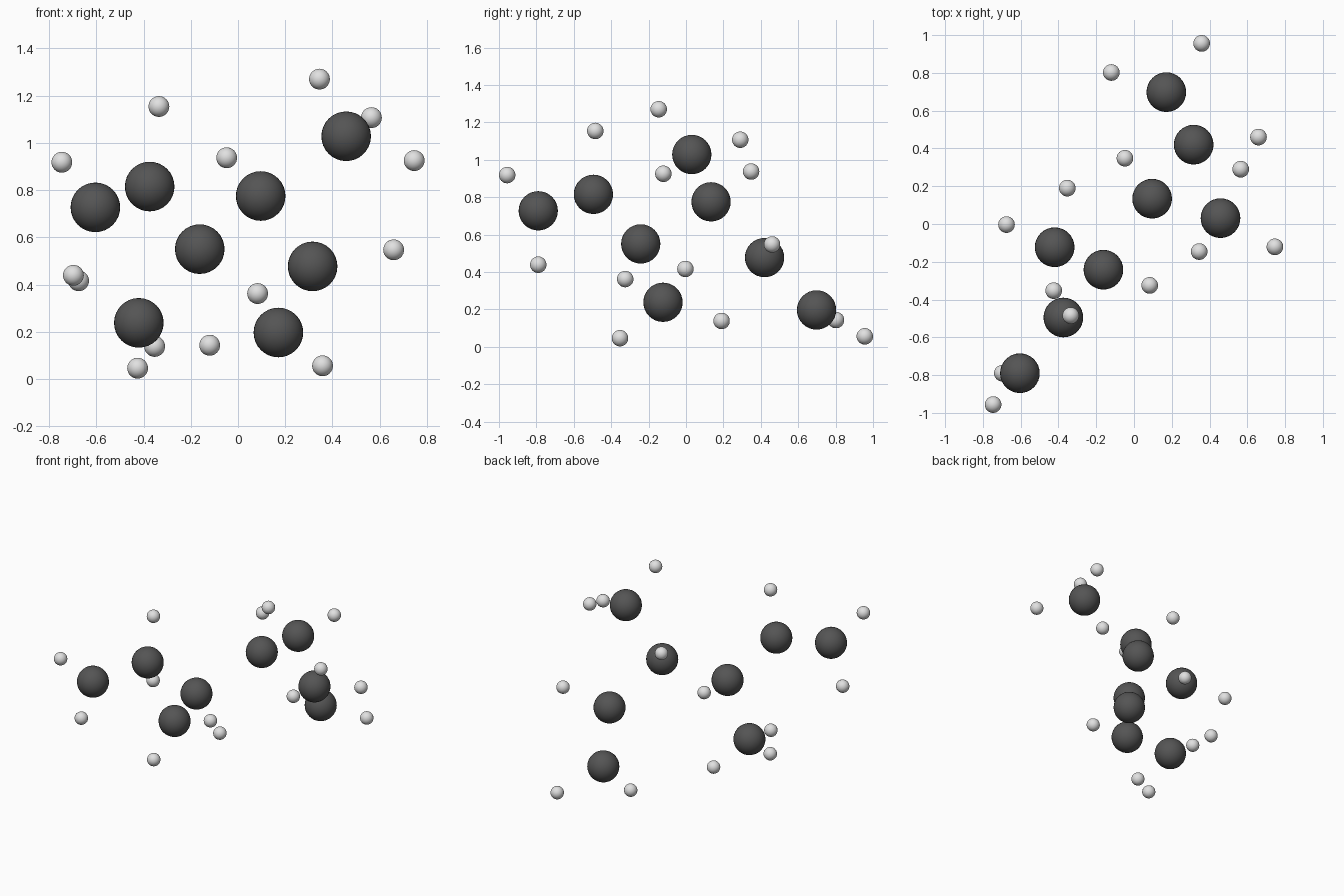
import bpy

cube = bpy.data.objects.get("Cube")
if cube:
    bpy.data.objects.remove(cube, do_unlink=True)


def make_material(name, value):
    """Plain grey material, the same in the viewport and in a render."""
    colour = (value, value, value, 1.0)
    material = bpy.data.materials.new(name)
    material.use_nodes = True
    material.diffuse_color = colour
    shader = next(n for n in material.node_tree.nodes if n.type == "BSDF_PRINCIPLED")
    shader.inputs["Base Color"].default_value = colour
    return material


def make_atoms(name, centres, radius, material):
    """Smooth spheres of one kind, sharing a single mesh."""
    mesh = None
    for index, centre in enumerate(centres, start=1):
        if mesh is None:
            bpy.ops.mesh.primitive_uv_sphere_add(
                segments=32, ring_count=16, radius=radius, location=centre)
            atom = bpy.context.object
            bpy.ops.object.shade_smooth()
            mesh = atom.data
            mesh.name = name
            mesh.materials.append(material)
        else:
            atom = bpy.data.objects.new(name, mesh)
            atom.location = centre
            bpy.context.collection.objects.link(atom)
        atom.name = f"{name}_{index}"


# Carbon skeleton, from the front end of the chain to the back
carbon_centres = [
    (-.604, -.790, .727),
    (-.374, -.495, .815),   # chain
    (-.162, -.242, .550),
    (-.420, -.123, .238),   # first side branch
    (.096, .134, .775),
    (.458, .031, 1.028),    # second side branch
    (.316, .420, .477),
    (.171, .698, .197),
]

# Hydrogens, grouped by the carbon they belong to
hydrogen_centres = [
    (-.746, -.956, .918), (-.697, -.790, .439),                       # front end
    (-.335, -.485, 1.154), (.083, -.325, .362),                       # chain
    (-.675, -.003, .416), (-.353, .190, .138), (-.425, -.353, .046),  # first branch
    (-.048, .348, .937),                                              # chain
    (.565, .290, 1.107), (.746, -.121, .925), (.345, -.146, 1.270),   # second branch
    (.659, .460, .547),                                               # back end
    (.358, .956, .056), (-.120, .802, .143),
]

make_atoms("carbon_atom", carbon_centres, .105, make_material("dark grey", .09))
make_atoms("hydrogen_atom", hydrogen_centres, .044, make_material("light grey", .75))
